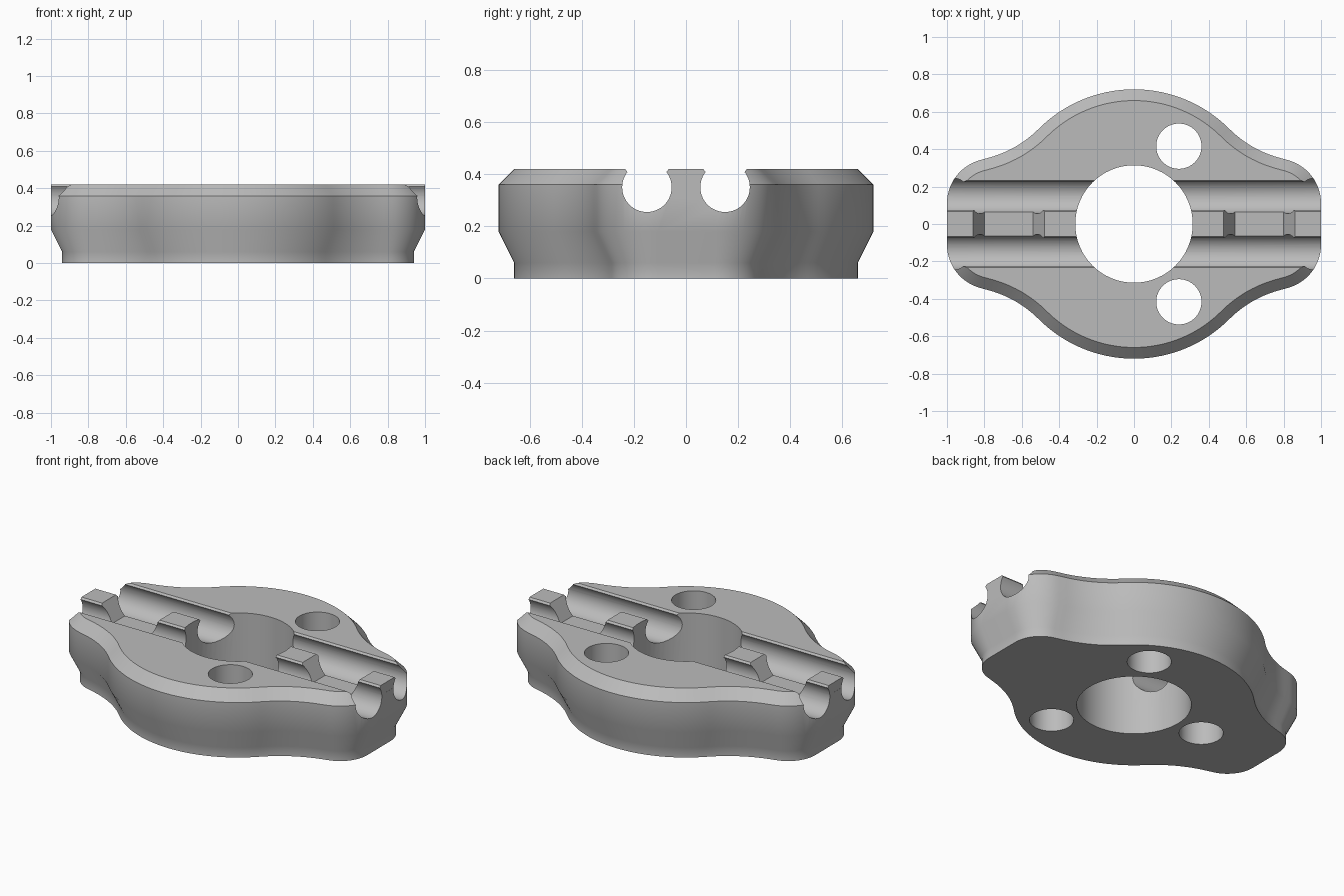
import bpy, bmesh
from math import sin, cos, pi, radians
from mathutils import Vector

cube = bpy.data.objects.get("Cube")
if cube:
    bpy.data.objects.remove(cube, do_unlink=True)

HEIGHT = 0.42

metal = bpy.data.materials.new("plain_grey")
metal.use_nodes = True
GREY = (0.5, 0.5, 0.5, 1)
metal.diffuse_color = GREY
metal.node_tree.nodes["Principled BSDF"].inputs["Base Color"].default_value = GREY


def arc(cx, cy, r, start, end, steps):
    """Points on an arc, angles in degrees."""
    angles = [radians(start + (end - start) * i / steps) for i in range(steps + 1)]
    return [Vector((cx + r * cos(a), cy + r * sin(a))) for a in angles]


def loft(name, rings):
    """Closed solid through rings with equal point counts."""
    bm = bmesh.new()
    loops = [[bm.verts.new(p) for p in ring] for ring in rings]
    n = len(loops[0])
    for low, high in zip(loops, loops[1:]):
        for i in range(n):
            j = (i + 1) % n
            bm.faces.new((low[i], low[j], high[j], high[i]))
    bm.faces.new(loops[0][::-1])
    bm.faces.new(loops[-1])
    bmesh.ops.recalc_face_normals(bm, faces=bm.faces)
    mesh = bpy.data.meshes.new(name)
    bm.to_mesh(mesh)
    bm.free()
    mesh.materials.append(metal)
    obj = bpy.data.objects.new(name, mesh)
    bpy.context.collection.objects.link(obj)
    return obj


def prism_z(name, points, z0, z1):
    return loft(name, [[(x, y, z) for x, y in points] for z in (z0, z1)])


def combine(target, tool, operation):
    """Apply a boolean and discard the tool."""
    tool.hide_render = True
    mod = target.modifiers.new(operation.lower(), "BOOLEAN")
    mod.operation = operation
    mod.solver = "EXACT"
    mod.object = tool
    bpy.context.view_layer.objects.active = target
    bpy.ops.object.modifier_apply(modifier=mod.name)
    bpy.data.objects.remove(tool, do_unlink=True)


# Outline: big round flank, hollow shoulder, rounded end corner
R, HOLLOW, CORNER = 0.72, 0.6, 0.24
c = (R + HOLLOW) * cos(pi / 4)
quarter = (arc(1 - CORNER, 0.11, CORNER, 0, 75, 14)
           + arc(c, c, HOLLOW, 255, 225, 12)
           + arc(0, 0, R, 45, 90, 18)[1:])
half = quarter + [Vector((-p.x, p.y)) for p in quarter[-2::-1]]
outline = half + [-p for p in half]


def inset(points, d):
    """Offset a counter-clockwise outline inwards."""
    result = []
    for i, p in enumerate(points):
        a = (p - points[i - 1]).normalized()
        b = (points[(i + 1) % len(points)] - p).normalized()
        t = (a + b).normalized()
        result.append(p + Vector((-t.y, t.x)) * d / t.dot(a))
    return result


# Body with narrow foot, flare, straight wall and top chamfer
profile = [(0, 0.06), (0.06, 0.06), (0.18, 0), (0.36, 0), (HEIGHT, 0.06)]
body = loft("slotted_hub", [[(p.x, p.y, z) for p in inset(outline, d)]
                            for z, d in profile])

# Centre rib runs unchamfered to both ends
end = 0.9998
for s in (-1, 1):
    xs = sorted((s * 0.7, s * end))
    block = [(xs[0], -0.1), (xs[1], -0.1), (xs[1], 0.1), (xs[0], 0.1)]
    combine(body, prism_z("rib_end", block, 0.3, HEIGHT), "UNION")

# Two round grooves with slightly flared mouths
for s in (-1, 1):
    section = arc(s * 0.15, 0.35, 0.095, 38, -218, 40)
    section += [Vector((s * 0.15 + k * 0.107, 0.45)) for k in (-1, 1)]
    rings = [[(x, p.x, p.y) for p in section] for x in (-1.1, 1.1)]
    combine(body, loft("groove_cutter", rings), "DIFFERENCE")

# Sloped notches in the rib
for s in (-1, 1):
    notch = [(0.46, 0.453), (0.54, 0.31), (0.8, 0.31), (0.88, 0.453)]
    rings = [[(s * x, y, z) for x, z in notch] for y in (-0.15, 0.15)]
    combine(body, loft("notch_cutter", rings), "DIFFERENCE")

# Bore, two through holes and one blind hole from below
holes = [(0, 0, 0.314, 0.6), (0.24, 0.416, 0.121, 0.6),
         (0.24, -0.416, 0.121, 0.6), (-0.48, 0, 0.121, 0.2)]
for x, y, r, top in holes:
    circle = arc(x, y, r, 0, 360, 64)[:-1]
    combine(body, prism_z("hole_cutter", circle, -0.1, top), "DIFFERENCE")

bpy.ops.object.select_all(action="DESELECT")
body.select_set(True)
bpy.context.view_layer.objects.active = body
bpy.ops.object.shade_smooth_by_angle(angle=radians(30))
